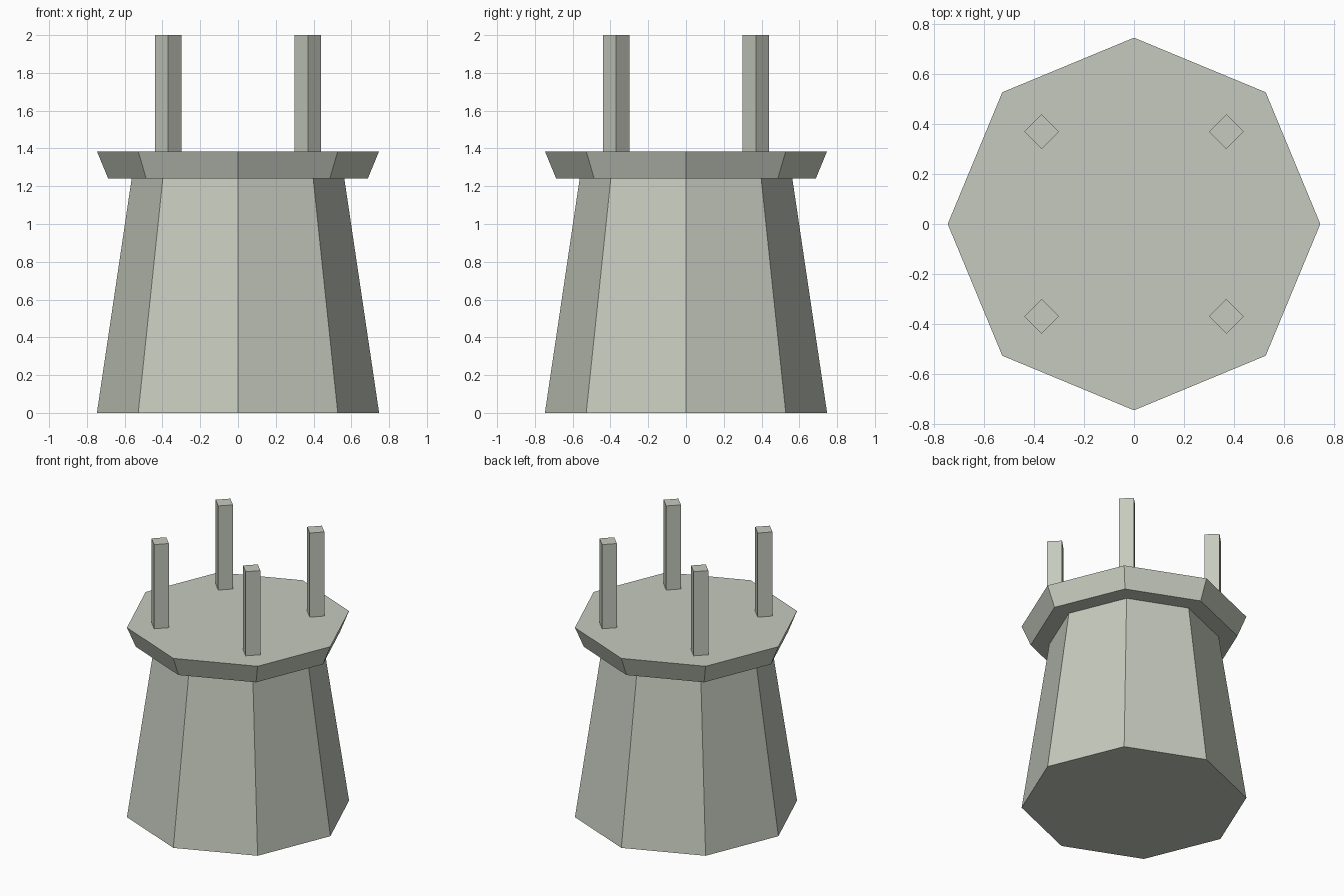
import bpy
import math

default = bpy.data.objects.get("Cube")
if default:
    bpy.data.objects.remove(default, do_unlink=True)

# Single pale grey-green stone colour
stone = bpy.data.materials.new("pale_stone")
stone.use_nodes = True
COLOUR = (0.56, 0.59, 0.51, 1)
stone.diffuse_color = COLOUR
stone.node_tree.nodes["Principled BSDF"].inputs["Base Color"].default_value = COLOUR


def prism(name, sides, low_radius, high_radius, bottom, top, x=0, y=0):
    """Flat-shaded tapered prism with a corner on each axis."""
    bpy.ops.mesh.primitive_cone_add(
        vertices=sides, radius1=low_radius, radius2=high_radius,
        depth=top - bottom, location=(x, y, (bottom + top) / 2))
    part = bpy.context.object
    part.name = name
    part.data.materials.append(stone)
    return part


# Tapered eight-sided tower and flared platform
prism("tower_body", 8, 0.747, 0.563, 0, 1.24)
prism("platform", 8, 0.687, 0.747, 1.24, 1.385)

# Four square posts standing on the platform, corners facing the axes
for depth_name, y in (("front", -0.37), ("back", 0.37)):
    for side_name, x in (("right", -0.37), ("left", 0.37)):
        prism(f"{depth_name}_{side_name}_post", 4, 0.07, 0.07, 1.385, 2, x, y)
